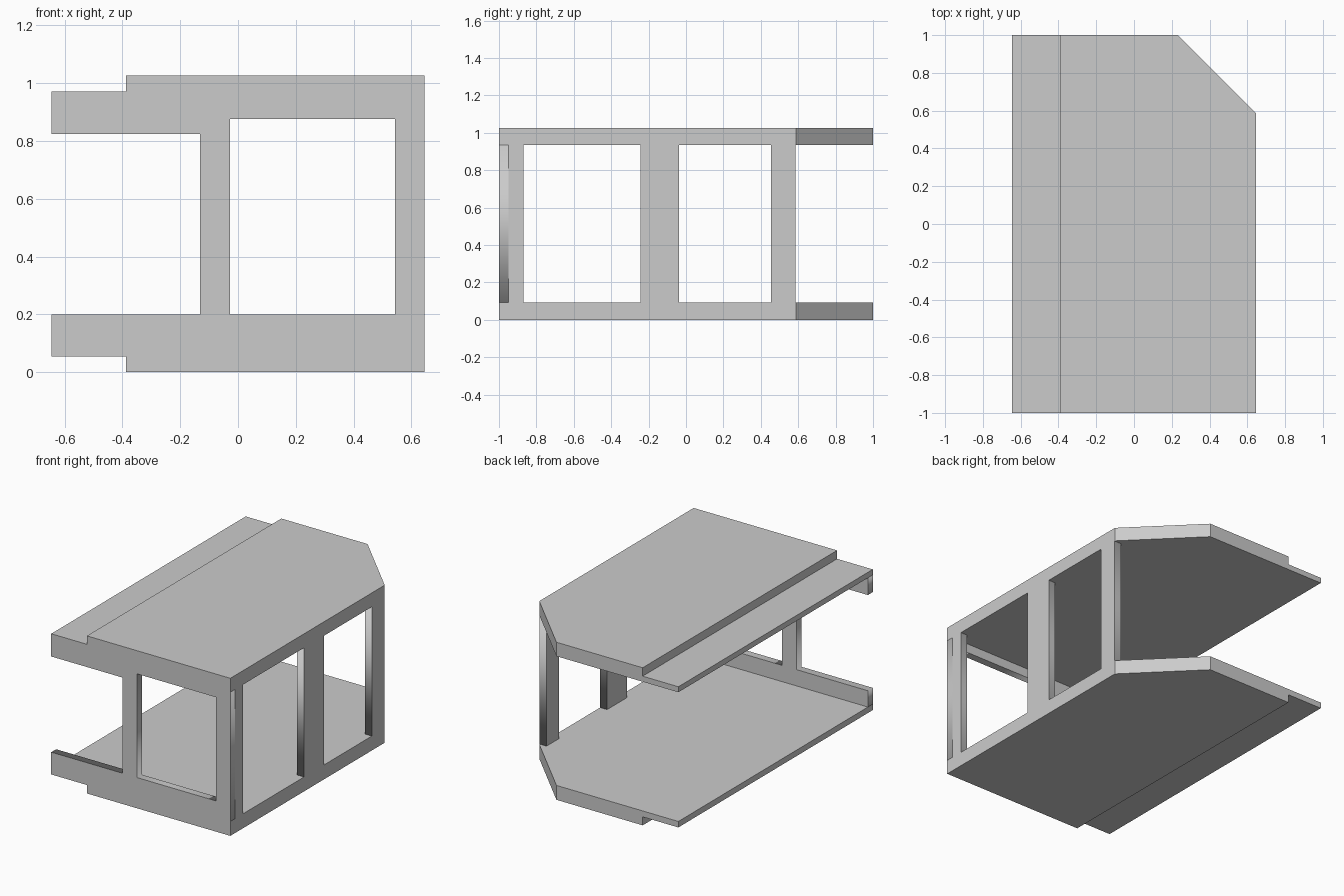
import bpy
import bmesh
from math import pi
from mathutils import Matrix, Vector

old = bpy.data.objects.get("Cube")
if old:
    bpy.data.objects.remove(old, do_unlink=True)

grey = bpy.data.materials.new("light grey")
grey.use_nodes = True
colour = (0.6, 0.6, 0.6, 1)
grey.diffuse_color = colour
grey.node_tree.nodes["Principled BSDF"].inputs["Base Color"].default_value = colour

# Overall dimensions
SIDE, END, HEIGHT = 0.645, 1.0, 1.026
SLAB, LIP, STEP_X = 0.094, 0.055, -0.388
WALL = 0.05
CEILING = HEIGHT - 0.091


def add_object(name, mesh):
    mesh.materials.append(grey)
    obj = bpy.data.objects.new(name, mesh)
    bpy.context.collection.objects.link(obj)
    return obj


def slab(name, profile):
    """Extrude an x-z profile along y and cut off the back left corner."""
    bm = bmesh.new()
    face = bm.faces.new([bm.verts.new((x, -END, z)) for x, z in profile])
    new = bmesh.ops.extrude_face_region(bm, geom=[face])["geom"]
    verts = [g for g in new if isinstance(g, bmesh.types.BMVert)]
    bmesh.ops.translate(bm, verts=verts, vec=(0, 2 * END, 0))
    geom = bm.verts[:] + bm.edges[:] + bm.faces[:]
    cut = bmesh.ops.bisect_plane(bm, geom=geom, plane_co=(SIDE, 0.588, 0),
                                 plane_no=Vector((1, 1, 0)), clear_outer=True)
    edges = [g for g in cut["geom_cut"] if isinstance(g, bmesh.types.BMEdge)]
    bmesh.ops.contextual_create(bm, geom=edges)
    bmesh.ops.recalc_face_normals(bm, faces=bm.faces)
    mesh = bpy.data.meshes.new(name)
    bm.to_mesh(mesh)
    bm.free()
    return add_object(name, mesh)


def panel(name, outlines, matrix):
    """Upright panel from flat outlines; inner outlines become openings."""
    curve = bpy.data.curves.new(name + "_outline", "CURVE")
    curve.dimensions = "2D"
    curve.fill_mode = "BOTH"
    curve.extrude = WALL / 2
    for points in outlines:
        spline = curve.splines.new("POLY")
        spline.points.add(len(points) - 1)
        for point, (u, v) in zip(spline.points, points):
            point.co = (u, v, 0, 1)
        spline.use_cyclic_u = True
    helper = bpy.data.objects.new(name + "_outline", curve)
    bpy.context.collection.objects.link(helper)
    graph = bpy.context.evaluated_depsgraph_get()
    mesh = bpy.data.meshes.new_from_object(helper.evaluated_get(graph))
    bpy.data.objects.remove(helper, do_unlink=True)
    mesh.transform(matrix)
    bm = bmesh.new()
    bm.from_mesh(mesh)
    bmesh.ops.remove_doubles(bm, verts=bm.verts, dist=0.0001)
    bmesh.ops.recalc_face_normals(bm, faces=bm.faces)
    bmesh.ops.dissolve_limit(bm, angle_limit=0.01, verts=bm.verts, edges=bm.edges)
    bm.to_mesh(mesh)
    bm.free()
    mesh.materials.clear()
    mesh.name = name
    return add_object(name, mesh)


def rect(u0, u1, v0, v1):
    return [(u0, v0), (u1, v0), (u1, v1), (u0, v1)]


# Floor and roof, each with a thinner strip along the open side
slab("floor", [(-SIDE, LIP), (STEP_X, LIP), (STEP_X, 0), (SIDE, 0),
               (SIDE, SLAB), (-SIDE, SLAB)])
slab("roof", [(-SIDE, CEILING), (SIDE, CEILING), (SIDE, HEIGHT),
              (STEP_X, HEIGHT), (STEP_X, HEIGHT - LIP), (-SIDE, HEIGHT - LIP)])

# Front wall with a doorway open to the right and one window
upright = Matrix.Rotation(pi / 2, 4, "X")
sill, door_top, post = 0.2, 0.823, -0.132
front_outline = [(-SIDE, SLAB), (SIDE, SLAB), (SIDE, CEILING), (-SIDE, CEILING),
                 (-SIDE, door_top), (post, door_top), (post, sill), (-SIDE, sill)]
panel("front_wall", [front_outline, rect(-0.028, 0.543, sill, 0.875)],
      Matrix.Translation((0, -END + WALL / 2, 0)) @ upright)

# Posts of the left side, between floor and roof
turn = Matrix.Translation((SIDE - WALL / 2, 0, 0)) @ Matrix.Rotation(pi / 2, 4, "Z") @ upright
for name, y0, y1 in (("corner_post", -END + WALL, -0.87),
                     ("middle_post", -0.242, -0.038),
                     ("rear_post", 0.455, 0.585)):
    panel(name, [rect(y0, y1, SLAB, CEILING)], turn)
